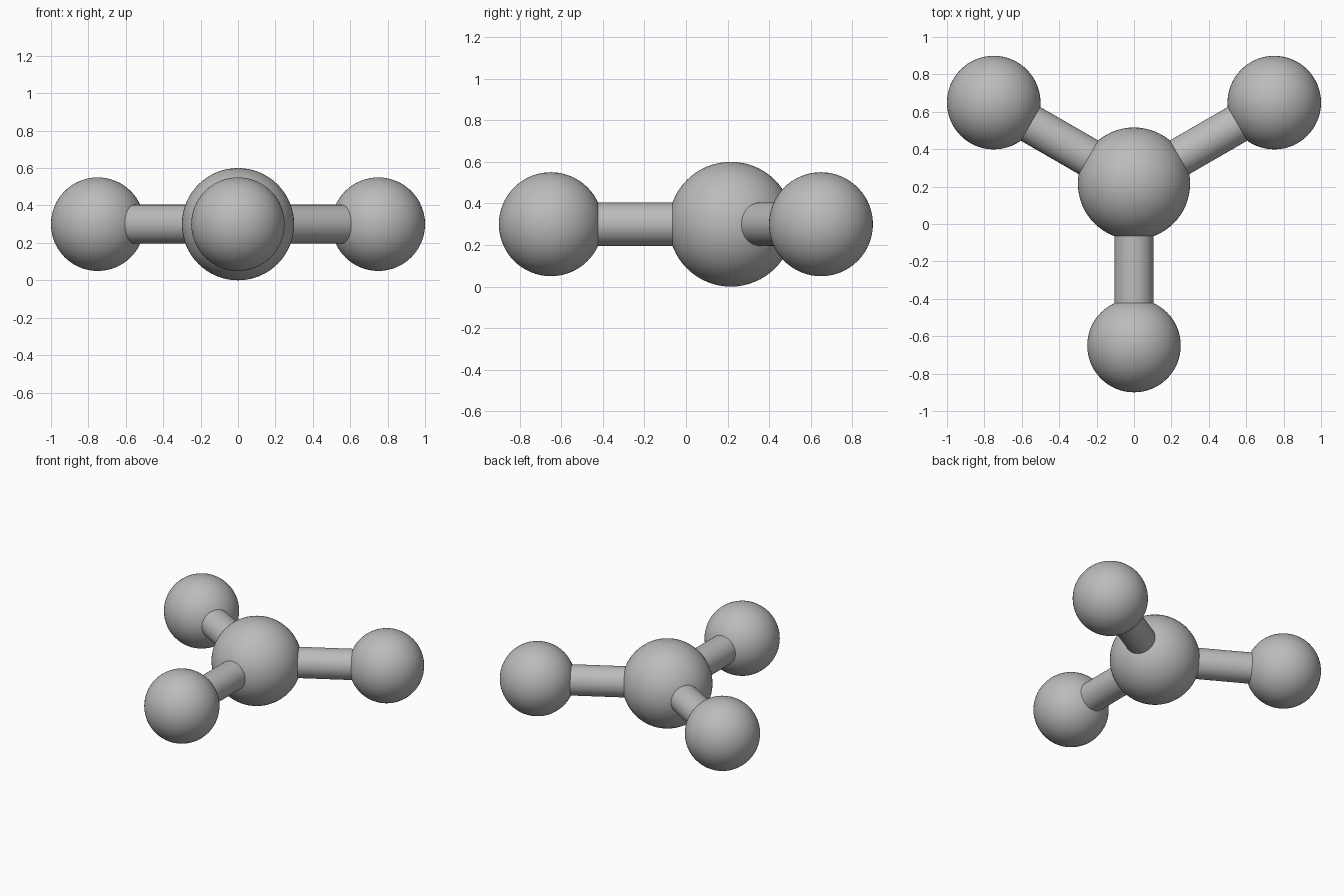
import bpy
from math import cos, sin, radians, pi
from mathutils import Vector

cube = bpy.data.objects.get("Cube")
if cube:
    bpy.data.objects.remove(cube, do_unlink=True)

# Single material
GREY = (0.5, 0.5, 0.5, 1)
grey = bpy.data.materials.new("plain_grey")
grey.use_nodes = True
grey.diffuse_color = GREY
grey.node_tree.nodes["Principled BSDF"].inputs["Base Color"].default_value = GREY

CENTRE = Vector((0, 0.216, 0.3))
ARM = 0.866


def finish(name):
    obj = bpy.context.object
    obj.name = name
    obj.data.materials.append(grey)
    bpy.ops.object.shade_smooth_by_angle(angle=radians(40))


def ball(name, location, radius):
    bpy.ops.mesh.primitive_uv_sphere_add(segments=64, ring_count=32,
                                         radius=radius, location=location)
    finish(name)


def rod(name, start, end, radius):
    axis = end - start
    bpy.ops.mesh.primitive_cylinder_add(vertices=64, radius=radius, depth=axis.length,
                                        location=(start + end) / 2,
                                        rotation=axis.to_track_quat("Z", "Y").to_euler())
    finish(name)


# Central ball
ball("centre_ball", CENTRE, 0.3)

# Three arms, each a rod ending in a smaller ball
for side, angle in (("front", -90), ("left", 30), ("right", 150)):
    a = radians(angle)
    tip = CENTRE + ARM * Vector((cos(a), sin(a), 0))
    rod(side + "_rod", CENTRE, tip, 0.104)
    ball(side + "_ball", tip, 0.25)
